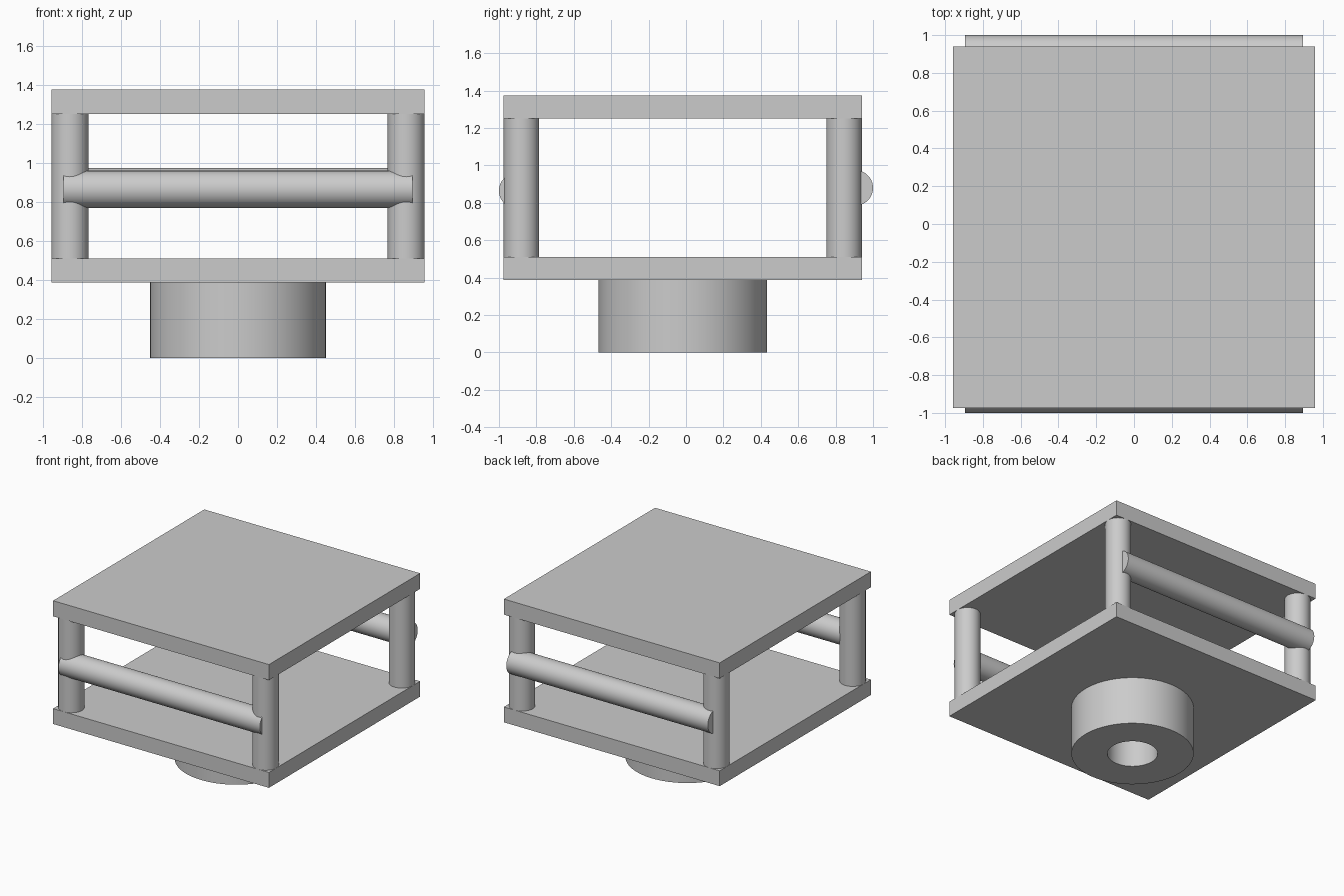
import bpy
import bmesh
from math import pi
from mathutils import Matrix

cube = bpy.data.objects.get("Cube")
if cube:
    bpy.data.objects.remove(cube, do_unlink=True)

GREY = (0.6, 0.6, 0.6, 1.0)
metal = bpy.data.materials.new("plain_grey")
metal.use_nodes = True
metal.diffuse_color = GREY
metal.node_tree.nodes["Principled BSDF"].inputs["Base Color"].default_value = GREY

MID_Y = -0.0175   # middle of the plates
HALF_X, HALF_Y = 0.957, 0.9575
ROD = 0.095       # radius of posts and rails
LOW, LOW_TOP, HIGH, HIGH_TOP = 0.387, 0.51, 1.25, 1.375


def finish(name, bm, smooth=True):
    bmesh.ops.recalc_face_normals(bm, faces=bm.faces)
    mesh = bpy.data.meshes.new(name)
    bm.to_mesh(mesh)
    bm.free()
    mesh.materials.append(metal)
    obj = bpy.data.objects.new(name, mesh)
    bpy.context.collection.objects.link(obj)
    if smooth:
        bpy.ops.object.select_all(action='DESELECT')
        obj.select_set(True)
        bpy.context.view_layer.objects.active = obj
        bpy.ops.object.shade_smooth_by_angle()
    return obj


def plate(name, z0, z1):
    bm = bmesh.new()
    bmesh.ops.create_cube(bm, size=1, matrix=Matrix.Translation((0, MID_Y, (z0 + z1) / 2))
                          @ Matrix.Diagonal((2 * HALF_X, 2 * HALF_Y, z1 - z0, 1)))
    finish(name, bm, smooth=False)


def rod(name, centre, length, along_x=False):
    turn = Matrix.Rotation(pi / 2 if along_x else 0, 4, 'Y')
    bm = bmesh.new()
    bmesh.ops.create_cone(bm, cap_ends=True, segments=64, radius1=ROD, radius2=ROD,
                          depth=length, matrix=Matrix.Translation(centre) @ turn)
    finish(name, bm)


# Plates
plate("bottom_plate", LOW, LOW_TOP)
plate("top_plate", HIGH, HIGH_TOP)

# Corner posts, flush with the plate edges
for side, sx in (("left", 1), ("right", -1)):
    for end, sy in (("front", -1), ("back", 1)):
        rod(f"{end}_{side}_post",
            (sx * (HALF_X - ROD), MID_Y + sy * (HALF_Y - ROD), (LOW_TOP + HIGH) / 2),
            HIGH - LOW_TOP)

# Rails across the front and back
rod("front_rail", (0, -0.905, 0.865), 1.787, along_x=True)
rod("back_rail", (0, 0.905, 0.88), 1.787, along_x=True)

# Hub with a blind bore, spun from its half section
bm = bmesh.new()
section = [(0, LOW), (0.185, LOW), (0.185, 0), (0.45, 0), (0.45, LOW)]
verts = [bm.verts.new((r, MID_Y, z)) for r, z in section]
edges = [bm.edges.new(pair) for pair in zip(verts, verts[1:])]
bmesh.ops.spin(bm, geom=verts + edges, cent=(0, MID_Y, 0), axis=(0, 0, 1),
               angle=2 * pi, steps=96)
bmesh.ops.remove_doubles(bm, verts=bm.verts, dist=0.0005)
finish("hub", bm)
